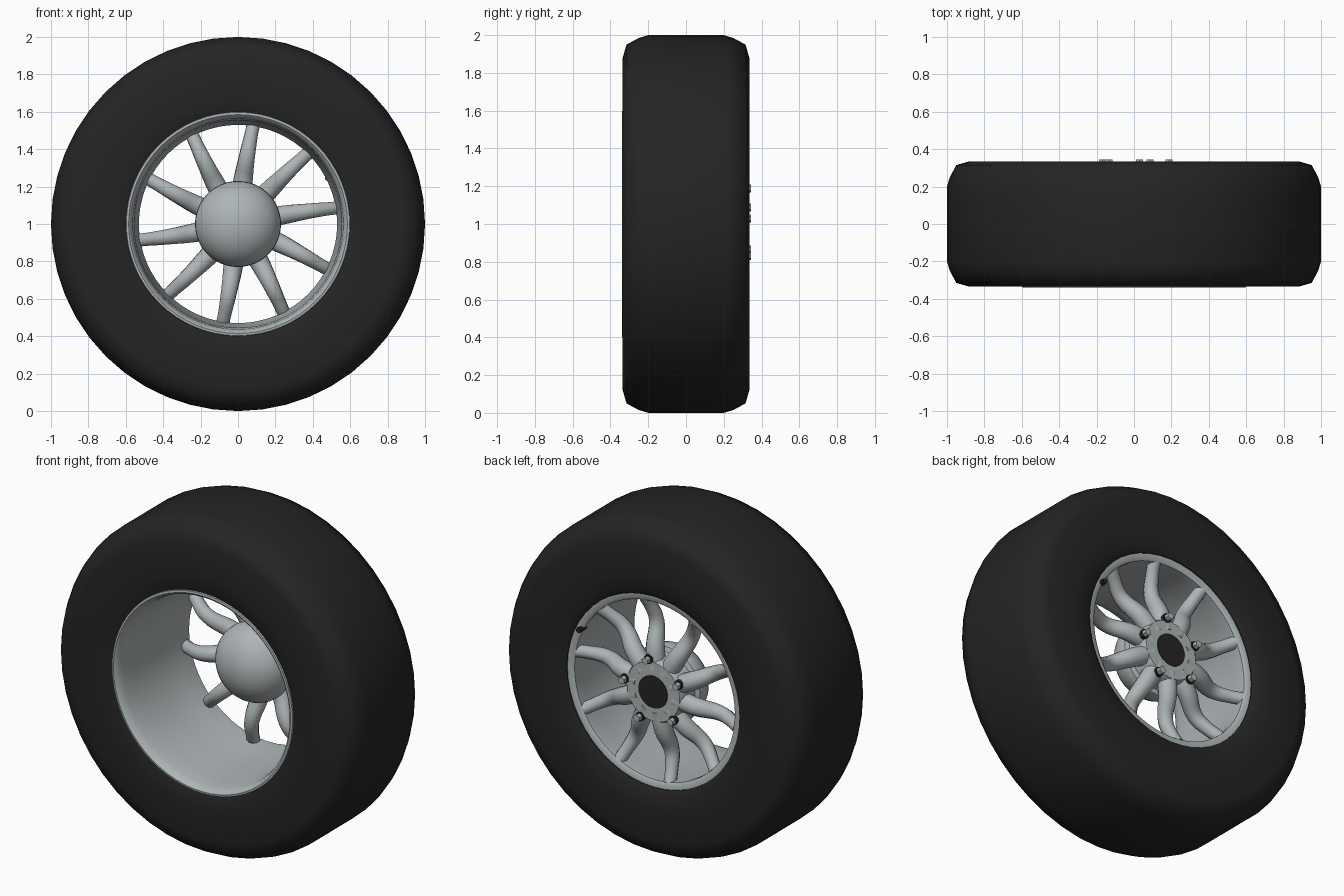
import bpy, bmesh
from math import sin, cos, pi, radians
from mathutils import Matrix, Vector

if "Cube" in bpy.data.objects:
    bpy.data.objects.remove(bpy.data.objects["Cube"])


def material(name, color):
    m = bpy.data.materials.new(name)
    m.use_nodes = True
    m.diffuse_color = color
    bsdf = m.node_tree.nodes["Principled BSDF"]
    bsdf.inputs["Base Color"].default_value = color
    bsdf.inputs["Roughness"].default_value = 0.6
    return m


RUBBER = material("black rubber", (0.018, 0.018, 0.018, 1))
METAL = material("grey metal", (0.42, 0.46, 0.47, 1))
CENTRE = Vector((0, 0, 1))


def smooth(ob, angle):
    bpy.ops.object.select_all(action="DESELECT")
    ob.select_set(True)
    bpy.context.view_layer.objects.active = ob
    bpy.ops.object.shade_smooth_by_angle(angle=radians(angle))


def finish(bm, name, mat, angle=40):
    bmesh.ops.remove_doubles(bm, verts=bm.verts, dist=0.0005)
    bmesh.ops.recalc_face_normals(bm, faces=bm.faces)
    mesh = bpy.data.meshes.new(name)
    bm.to_mesh(mesh)
    bm.free()
    mesh.materials.append(mat)
    ob = bpy.data.objects.new(name, mesh)
    bpy.context.collection.objects.link(ob)
    smooth(ob, angle)
    return ob


def lathe(name, profile, mat, steps, closed=True, angle=40):
    """Spin (radius, y) points around the axle."""
    bm = bmesh.new()
    verts = [bm.verts.new((r, y, 1)) for r, y in profile]
    pairs = list(zip(verts, verts[1:]))
    if closed:
        pairs.append((verts[-1], verts[0]))
    edges = [bm.edges.new(p) for p in pairs]
    bmesh.ops.spin(bm, geom=verts + edges, cent=CENTRE, axis=(0, 1, 0),
                   angle=2 * pi, steps=steps, use_merge=False)
    return finish(bm, name, mat, angle)


def polar(r, degrees, y):
    """Point at an angle measured clockwise from the top."""
    a = radians(degrees)
    return Vector((r * sin(a), y, 1 + r * cos(a)))


def peg(bm, r, degrees, y0, y1, radius, sides):
    """Short cylinder parallel to the axle."""
    place = Matrix.Translation(polar(r, degrees, (y0 + y1) / 2))
    bmesh.ops.create_cone(bm, cap_ends=True, segments=sides, radius1=radius,
                          radius2=radius, depth=y1 - y0,
                          matrix=place @ Matrix.Rotation(-pi / 2, 4, "X"))


# Tyre with rounded shoulders
half = [(0.57, 0.31), (0.60, 0.33), (0.70, 0.335), (0.88, 0.335),
        (0.95, 0.315), (0.985, 0.25), (1.0, 0.2)]
lathe("tyre", half + [(r, -y) for r, y in reversed(half)], RUBBER, 48, angle=50)

# Deep rim barrel with a rolled front lip
lathe("rim", [(0.575, -0.29), (0.60, -0.325), (0.597, -0.338), (0.585, -0.34),
              (0.573, -0.33), (0.563, -0.29), (0.555, -0.2), (0.55, 0.0),
              (0.54, 0.18), (0.53, 0.26), (0.53, 0.295), (0.545, 0.305),
              (0.575, 0.305)], METAL, 64)

# Hub: domed cap facing forward, mounting plate at the back
dome = [(0.23 * sin(i * pi / 20), 0.165 - 0.19 * cos(i * pi / 20)) for i in range(11)]
lathe("hub", dome + [(0.225, 0.19), (0.20, 0.2), (0.185, 0.29), (0.175, 0.31),
                     (0, 0.31)], METAL, 48, closed=False)

# Axle bore
bm = bmesh.new()
peg(bm, 0, 0, 0.306, 0.314, 0.096, 32)
finish(bm, "axle_bore", RUBBER)

# Ten tapered, dished spokes
curve = bpy.data.curves.new("spokes", "CURVE")
curve.dimensions = "3D"
curve.bevel_depth = 1
curve.bevel_resolution = 3
curve.resolution_u = 5
curve.use_fill_caps = True
stations = [(0.12, 0.26, 0.056), (0.24, 0.25, 0.053), (0.38, 0.205, 0.043),
            (0.48, 0.235, 0.037), (0.545, 0.27, 0.036)]
for k in range(10):
    spline = curve.splines.new("BEZIER")
    spline.bezier_points.add(len(stations) - 1)
    for p, (r, y, size) in zip(spline.bezier_points, stations):
        p.co = polar(r, 5 + 7 * r + 36 * k, y)
        p.radius = size
        p.handle_left_type = p.handle_right_type = "AUTO"
spokes = bpy.data.objects.new("spokes", curve)
bpy.context.collection.objects.link(spokes)
bpy.ops.object.select_all(action="DESELECT")
spokes.select_set(True)
bpy.context.view_layer.objects.active = spokes
bpy.ops.object.convert(target="MESH")
spokes = bpy.context.view_layer.objects.active
spokes.data.materials.clear()
spokes.data.materials.append(METAL)
smooth(spokes, 40)

# Five wheel bolts, each on a dark washer
bolts, washers = bmesh.new(), bmesh.new()
for k in range(5):
    peg(bolts, 0.19, 9 + 72 * k, 0.25, 0.345, 0.021, 6)
    peg(washers, 0.19, 9 + 72 * k, 0.25, 0.318, 0.027, 12)
finish(bolts, "wheel_bolts", METAL, 30)
finish(washers, "bolt_washers", RUBBER, 30)

# Valve stem at the back edge of the rim
bm = bmesh.new()
peg(bm, 0.54, 63, 0.27, 0.33, 0.016, 8)
finish(bm, "valve_stem", RUBBER)
